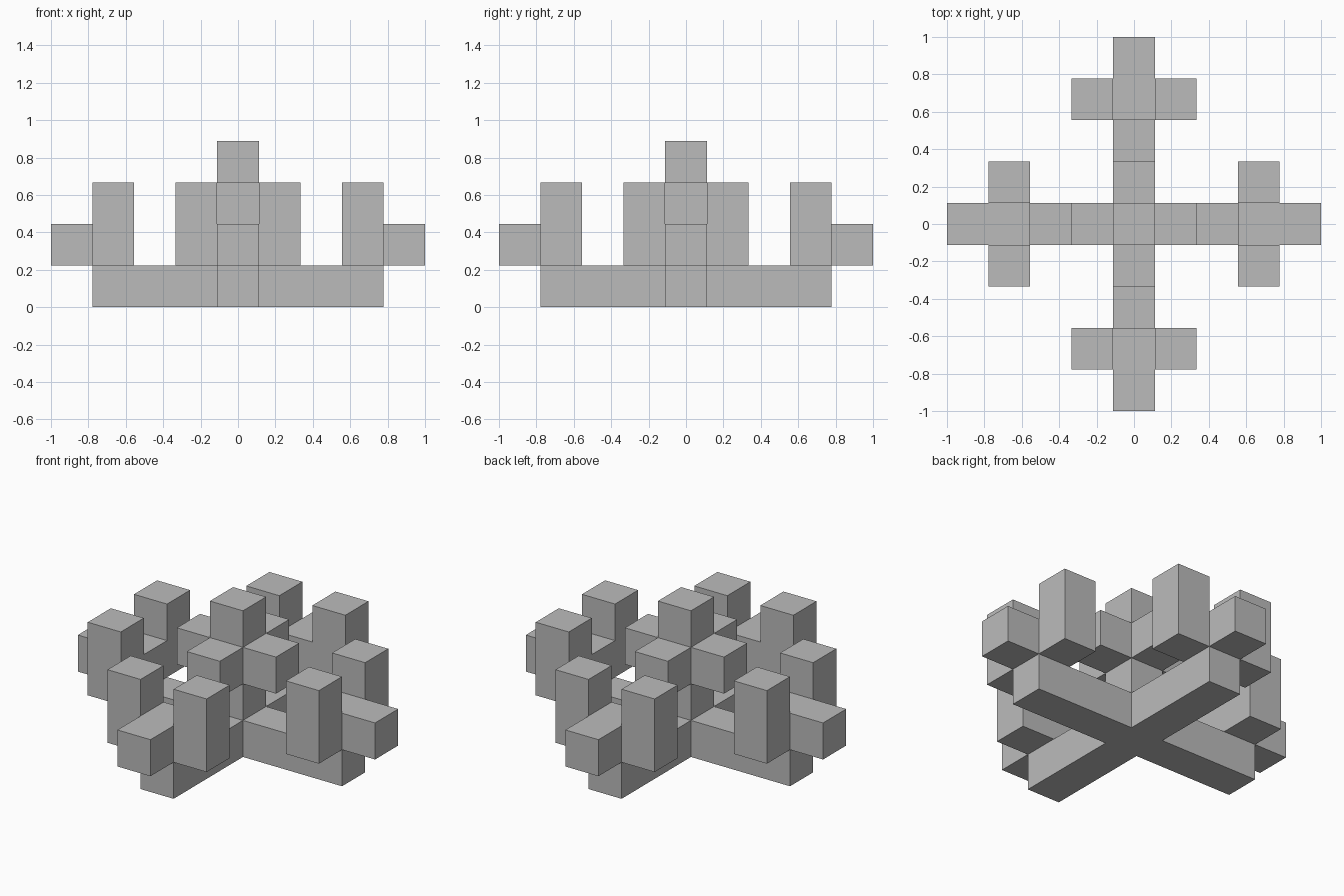
import bpy
from math import radians
from mathutils import Matrix, Vector

default = bpy.data.objects.get("Cube")
if default:
    bpy.data.objects.remove(default, do_unlink=True)

U = 2 / 9  # one cube of the lattice

grey = bpy.data.materials.new("plain_grey")
grey.use_nodes = True
colour = (0.5, 0.5, 0.5, 1)
grey.diffuse_color = colour
grey.node_tree.nodes["Principled BSDF"].inputs["Base Color"].default_value = colour


def block(name, centre, size, turn=0):
    """Box in lattice units, turned about the vertical axis by quarter turns."""
    bpy.ops.mesh.primitive_cube_add(size=1)
    obj = bpy.context.object
    obj.name = name
    spin = Matrix.Rotation(radians(90 * turn), 4, "Z")
    place = Matrix.Translation(Vector(centre) * U)
    scale = Matrix.Diagonal((*[s * U for s in size], 1))
    obj.data.transform(spin @ place @ scale)
    obj.data.materials.append(grey)


# Centre column with a raised cap
block("centre_column", (0, 0, 2), (1, 1, 4))

# Four identical arms around the column
for turn, side in enumerate(("left", "back", "right", "front")):
    block(side + "_base_arm", (2, 0, 0.5), (3, 1, 1), turn)
    block(side + "_crown_arm", (1, 0, 2.5), (1, 1, 1), turn)
    block(side + "_end_beam", (3.5, 0, 1.5), (2, 1, 1), turn)
    for number, offset in enumerate((-1, 1), 1):
        block(f"{side}_post_{number}", (3, offset, 2), (1, 1, 2), turn)
